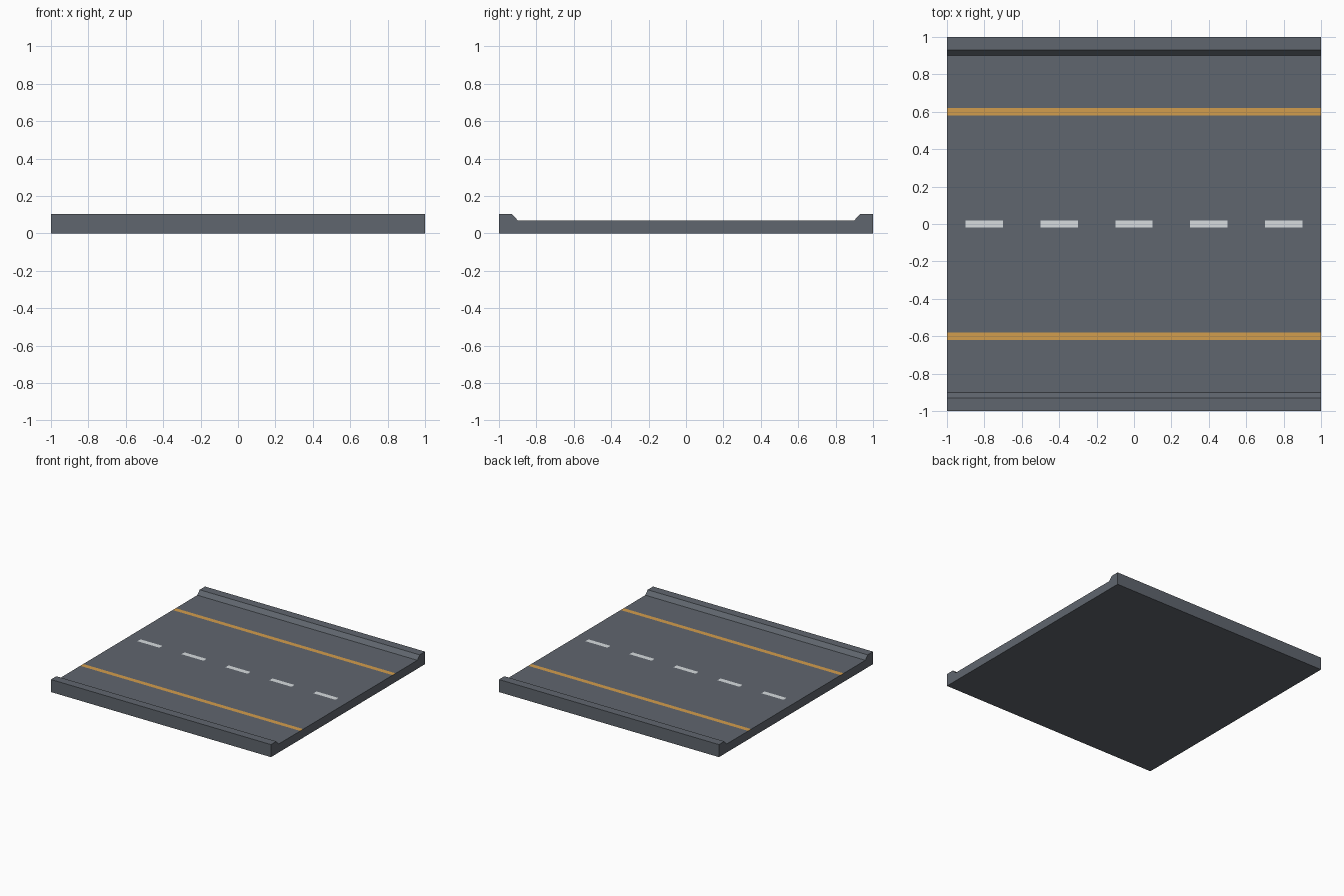
import bpy, bmesh
from mathutils import Vector

if "Cube" in bpy.data.objects:
    bpy.data.objects.remove(bpy.data.objects["Cube"])

def material(name, rgb):
    m = bpy.data.materials.new(name)
    m.diffuse_color = (*rgb, 1)
    m.use_nodes = True
    m.node_tree.nodes["Principled BSDF"].inputs["Base Color"].default_value = m.diffuse_color
    return m

ROAD_Z, CURB_Z = 0.07, 0.103
LINE_Y, HALF_W = 0.6, 0.02
DASH_X = [-0.8 + 0.4 * i for i in range(5)]

# Road slab: cross-section with raised, chamfered curbs, extruded along x
half = [(1, 0), (1, CURB_Z), (0.93, CURB_Z), (0.90, ROAD_Z)]
profile = half + [(-y, z) for y, z in reversed(half)]
bm = bmesh.new()
face = bm.faces.new([bm.verts.new((-1, y, z)) for y, z in profile])
ext = bmesh.ops.extrude_face_region(bm, geom=[face])
bmesh.ops.translate(bm, vec=(2, 0, 0),
                    verts=[v for v in ext["geom"] if isinstance(v, bmesh.types.BMVert)])
bmesh.ops.recalc_face_normals(bm, faces=bm.faces[:])

def is_road(f):
    return f.normal.z > 0.9 and abs(f.calc_center_median().z - ROAD_Z) < 0.001

def cut(co, no, faces):
    geom = set(faces)
    for f in faces:
        geom.update(f.edges, f.verts)
    bmesh.ops.bisect_plane(bm, geom=list(geom), plane_co=co, plane_no=no, dist=1e-5)
    bm.normal_update()

# Cut the lane markings into the road surface
for c in (-LINE_Y, 0, LINE_Y):
    for s in (-HALF_W, HALF_W):
        cut(Vector((0, c + s, ROAD_Z)), Vector((0, 1, 0)), [f for f in bm.faces if is_road(f)])
for c in DASH_X:
    for s in (-0.1, 0.1):
        cut(Vector((c + s, 0, ROAD_Z)), Vector((1, 0, 0)),
            [f for f in bm.faces if is_road(f) and abs(f.calc_center_median().y) < HALF_W])

# Colour the markings by position
for f in bm.faces:
    if is_road(f):
        p = f.calc_center_median()
        if abs(abs(p.y) - LINE_Y) < HALF_W:
            f.material_index = 1
        elif abs(p.y) < HALF_W and any(abs(p.x - c) < 0.1 for c in DASH_X):
            f.material_index = 2

mesh = bpy.data.meshes.new("road_tile")
bm.to_mesh(mesh)
bm.free()
for m in (material("asphalt grey", (0.117, 0.133, 0.156)),
          material("line yellow", (0.65, 0.34, 0.075)),
          material("dash white", (0.68, 0.72, 0.74))):
    mesh.materials.append(m)
bpy.context.collection.objects.link(bpy.data.objects.new("road_tile", mesh))
